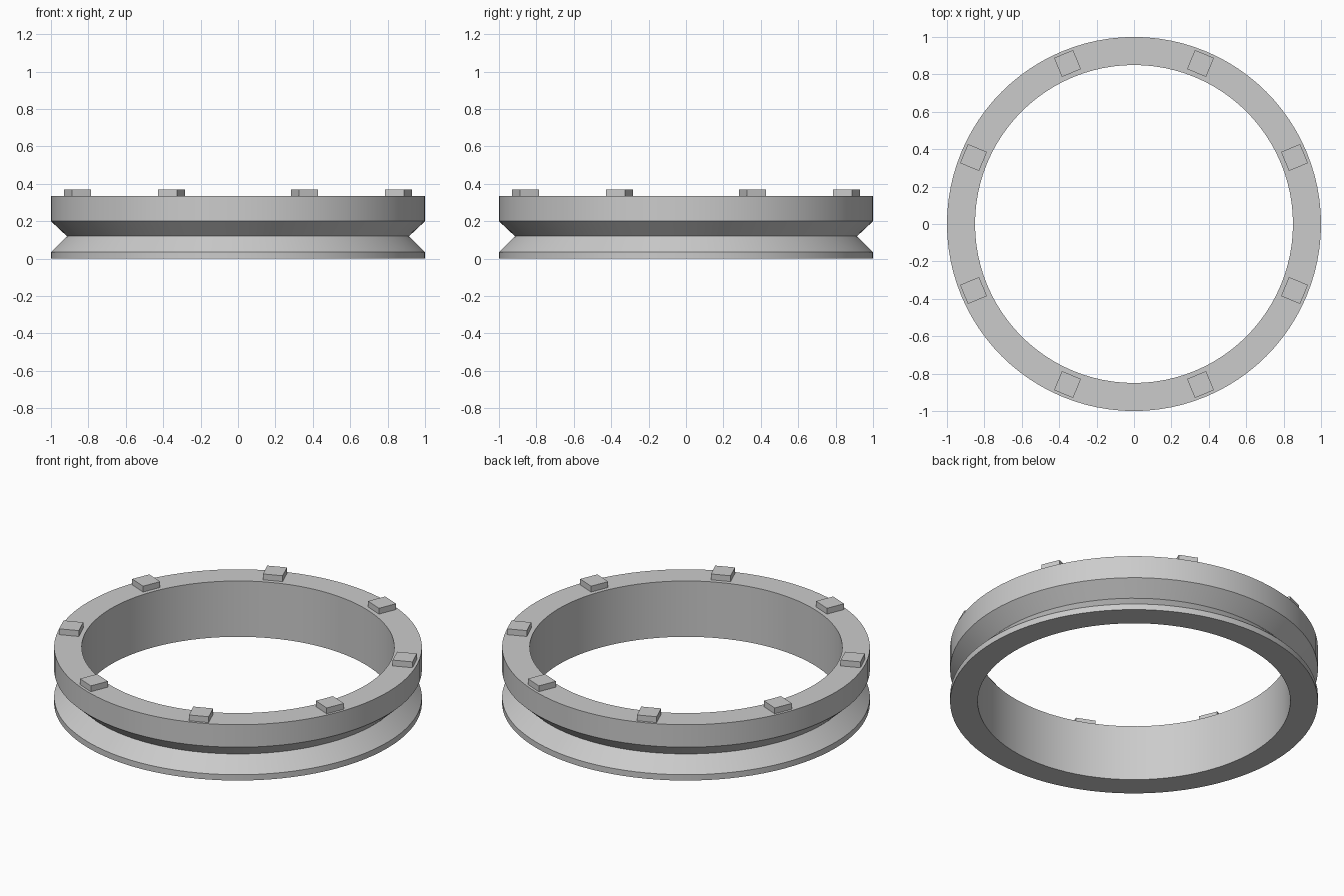
import bpy
import math
from mathutils import Matrix

cube = bpy.data.objects.get("Cube")
if cube:
    bpy.data.objects.remove(cube, do_unlink=True)

SEGMENTS = 96
TOP = 0.335

grey = bpy.data.materials.new("light_grey")
grey.use_nodes = True
colour = (0.6, 0.6, 0.6, 1)
grey.diffuse_color = colour
grey.node_tree.nodes["Principled BSDF"].inputs["Base Color"].default_value = colour


def add_object(name, verts, faces):
    mesh = bpy.data.meshes.new(name)
    mesh.from_pydata(verts, [], faces)
    mesh.materials.append(grey)
    obj = bpy.data.objects.new(name, mesh)
    bpy.context.collection.objects.link(obj)
    return obj


# Grooved ring: closed (radius, height) section turned about z
section = [(0.85, 0), (1, 0), (1, 0.035), (0.915, 0.12),
           (1, 0.2), (1, TOP), (0.85, TOP)]
n = len(section)
verts, faces = [], []
for i in range(SEGMENTS):
    a = math.tau * i / SEGMENTS
    verts += [(r * math.cos(a), r * math.sin(a), z) for r, z in section]
    nxt = (i + 1) % SEGMENTS
    for j in range(n):
        k = (j + 1) % n
        faces.append((i * n + j, nxt * n + j, nxt * n + k, i * n + k))
ring = add_object("grooved_ring", verts, faces)
bpy.ops.object.select_all(action='DESELECT')
ring.select_set(True)
bpy.context.view_layer.objects.active = ring
bpy.ops.object.shade_smooth_by_angle(angle=math.radians(30))

# Eight square lugs on the top face, turned to face outwards
for i in range(8):
    bpy.ops.mesh.primitive_cube_add(size=1)
    lug = bpy.context.object
    lug.name = f"top_lug_{i + 1}"
    lug.data.transform(Matrix.Translation((0.929, 0, TOP + 0.0125))
                       @ Matrix.Diagonal((0.11, 0.11, 0.045, 1)))
    lug.rotation_euler.z = math.tau * (i + 0.5) / 8
    lug.data.materials.append(grey)
